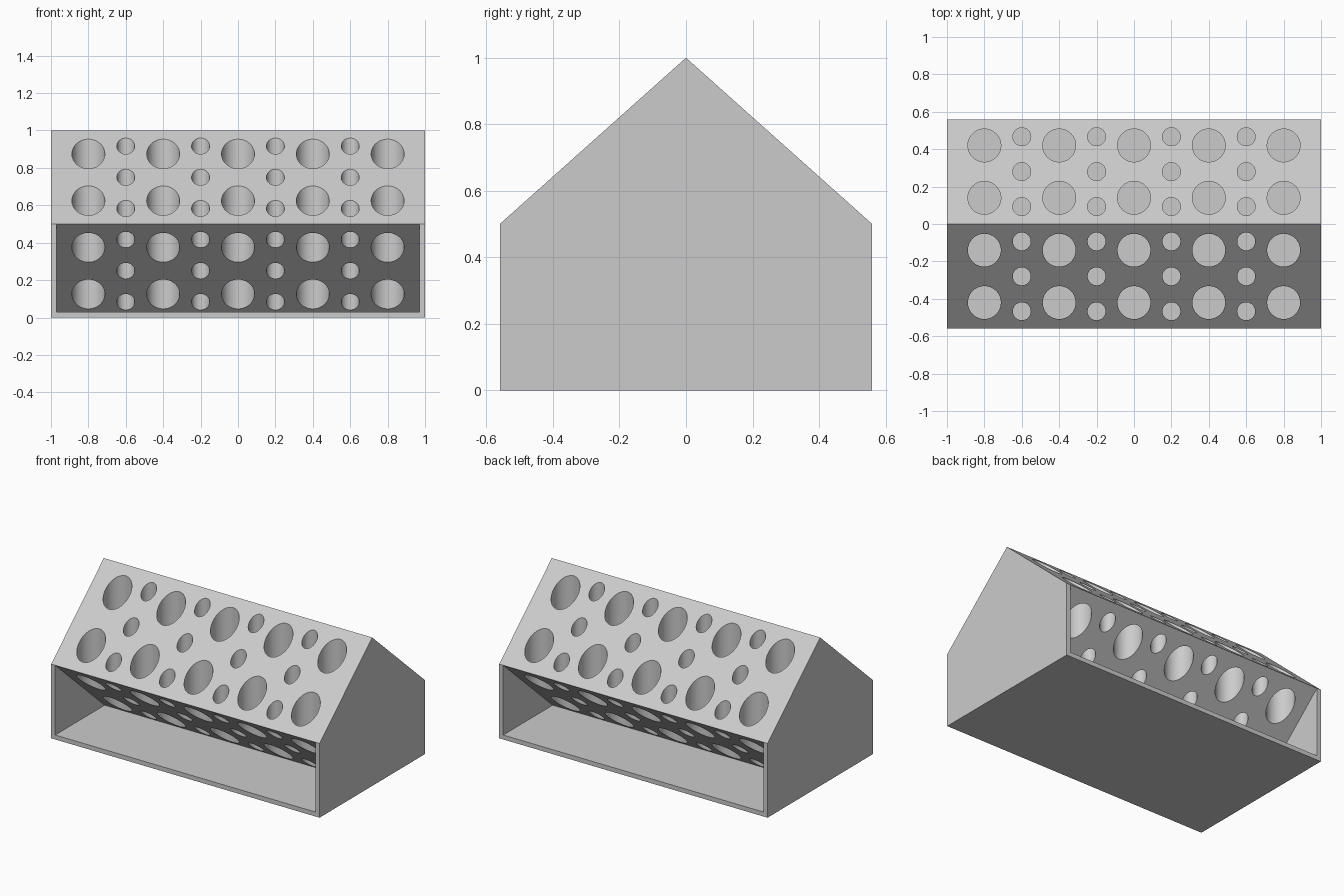
import bpy, bmesh, math
from mathutils import Matrix

cube = bpy.data.objects.get("Cube")
if cube:
    bpy.data.objects.remove(cube, do_unlink=True)

HALF_L, HALF_D, EAVE, RIDGE, WALL = 1.0, 0.56, 0.5, 1.0, 0.03

grey = bpy.data.materials.new("light_grey")
grey.use_nodes = True
grey.diffuse_color = (0.6, 0.6, 0.6, 1)
grey.node_tree.nodes["Principled BSDF"].inputs["Base Color"].default_value = grey.diffuse_color


def make_object(name, bm):
    bmesh.ops.recalc_face_normals(bm, faces=bm.faces)
    mesh = bpy.data.meshes.new(name)
    bm.to_mesh(mesh)
    bm.free()
    mesh.materials.append(grey)
    obj = bpy.data.objects.new(name, mesh)
    bpy.context.collection.objects.link(obj)
    return obj


def add_prism(bm, profile, half):
    """Extrude a (y, z) profile along x from -half to half."""
    face = bm.faces.new([bm.verts.new((-half, y, z)) for y, z in profile])
    out = bmesh.ops.extrude_face_region(bm, geom=[face])
    verts = [g for g in out["geom"] if isinstance(g, bmesh.types.BMVert)]
    bmesh.ops.translate(bm, verts=verts, vec=(2 * half, 0, 0))


def cut(target, cutter):
    mod = target.modifiers.new("cut", 'BOOLEAN')
    mod.operation, mod.solver, mod.object = 'DIFFERENCE', 'EXACT', cutter
    bpy.context.view_layer.objects.active = target
    bpy.ops.object.modifier_apply(modifier=mod.name)
    bpy.data.objects.remove(cutter, do_unlink=True)


# Gabled body
bm = bmesh.new()
add_prism(bm, [(-HALF_D, 0), (HALF_D, 0), (HALF_D, EAVE), (0, RIDGE), (-HALF_D, EAVE)], HALF_L)
body = make_object("gabled_body", bm)

# Open bays under both eaves, leaving the floor and end walls
bm = bmesh.new()
foot = HALF_D * WALL / EAVE
lip = EAVE - 0.001
for s in (-1, 1):
    add_prism(bm, [(s * 0.7, WALL), (s * foot, WALL), (s * HALF_D, lip), (s * 0.7, lip)],
              HALF_L - WALL)
bays = make_object("bay_cutter", bm)

# Vertical round holes through the slopes
bm = bmesh.new()


def add_holes(radius, xs, ys):
    low, high = WALL + 0.005, RIDGE + 0.1
    for x in xs:
        for y in ys:
            for s in (-1, 1):
                bmesh.ops.create_cone(
                    bm, cap_ends=True, segments=64, radius1=radius, radius2=radius,
                    depth=high - low,
                    matrix=Matrix.Translation((x, s * y, (low + high) / 2)))


add_holes(0.088, [0.4 * i for i in range(-2, 3)], [HALF_D * k / 4 for k in (1, 3)])
add_holes(0.048, [0.4 * i - 0.6 for i in range(4)], [HALF_D * k / 6 for k in (1, 3, 5)])
holes = make_object("hole_cutter", bm)

cut(body, bays)
cut(body, holes)

# Smooth hole walls, crisp edges
bpy.ops.object.select_all(action='DESELECT')
body.select_set(True)
bpy.context.view_layer.objects.active = body
bpy.ops.object.shade_smooth_by_angle(angle=math.radians(30))
